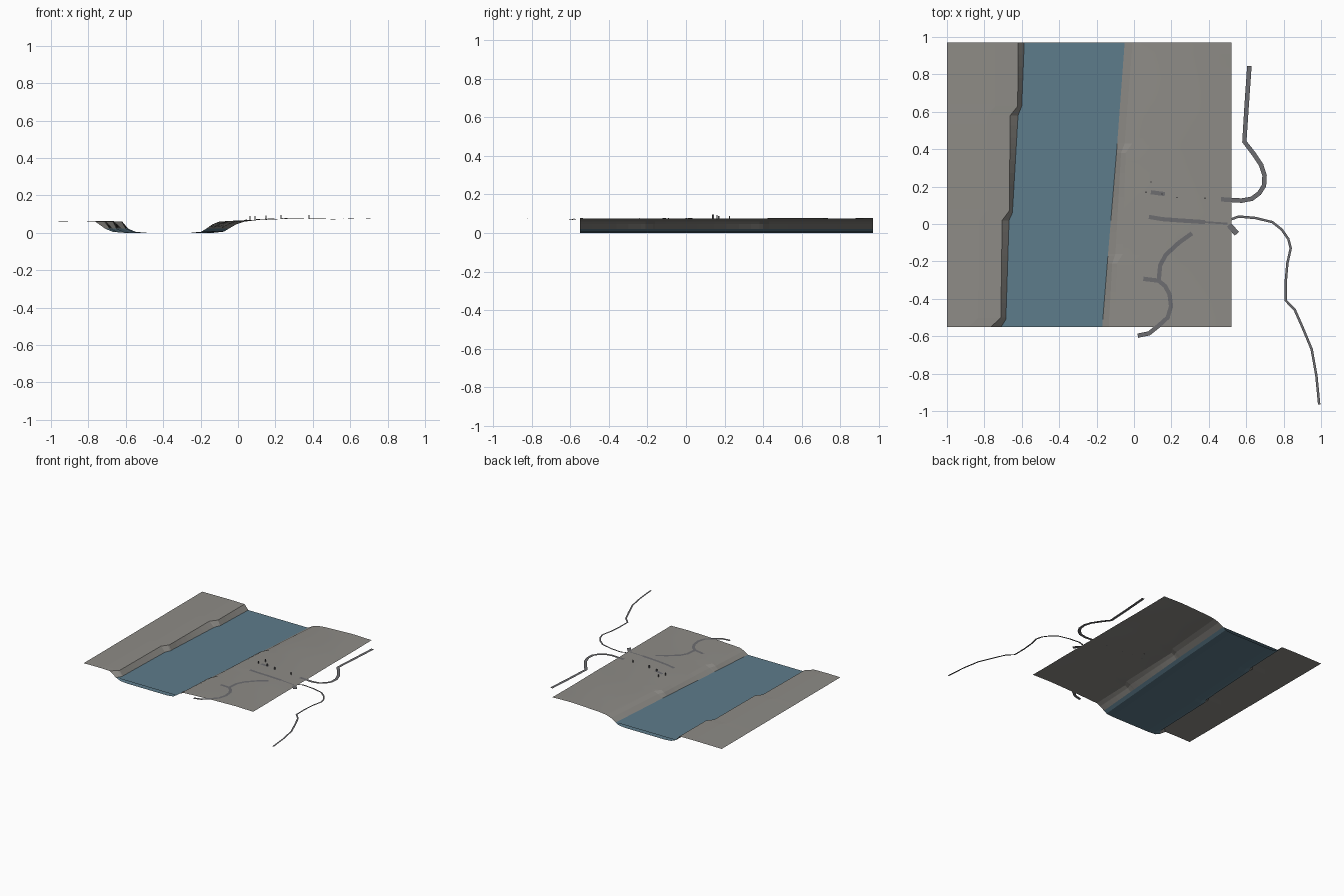
import bpy
import bmesh
from math import sin, cos
from mathutils import Vector

if "Cube" in bpy.data.objects:
    bpy.data.objects.remove(bpy.data.objects["Cube"])


def material(name, rgb):
    m = bpy.data.materials.new(name)
    m.diffuse_color = (*rgb, 1)
    m.use_nodes = True
    m.node_tree.nodes["Principled BSDF"].inputs["Base Color"].default_value = m.diffuse_color
    return m


EARTH = material("earth", (0.27, 0.26, 0.24))
WATER = material("water", (0.11, 0.20, 0.26))
TRACK = material("track", (0.15, 0.15, 0.16))


def finish(name, bm, mats):
    me = bpy.data.meshes.new(name)
    bm.to_mesh(me)
    bm.free()
    ob = bpy.data.objects.new(name, me)
    bpy.context.collection.objects.link(ob)
    for m in mats:
        me.materials.append(m)
    return ob


def interp(t, pts):
    if t <= pts[0][0]:
        return pts[0][1]
    for (a, u), (b, v) in zip(pts, pts[1:]):
        if t <= b:
            return u + (v - u) * (t - a) / (b - a)
    return pts[-1][1]


# Shorelines and left bank crest as (y, x)
LEFT_SHORE = [(-.55, -.71), (-.51, -.685), (.02, -.668), (.06, -.65),
              (.58, -.62), (.63, -.60), (.97, -.587)]
LEFT_CREST = [(-.55, -.765), (-.5, -.712), (.02, -.705), (.07, -.667),
              (.58, -.662), (.63, -.622), (.97, -.62)]
RIGHT_SHORE = [(-.55, -.17), (-.2, -.142), (.4, -.092), (.97, -.05)]
RIGHT_TOP = [(-.55, -.10), (-.21, -.09), (-.16, -.06), (.38, -.045),
             (.43, -.01), (.97, .035)]
LEVEL = .022


def plateau(x, y):
    base = interp(x, [(-.1, .06), (.04, .066), (.2, .073), (.35, .077), (.52, .073)])
    return base + .0015 * sin(9 * x + 4 * y) * cos(7 * y - 3 * x)


def bank_row(y):
    l, c = interp(y, LEFT_SHORE), interp(y, LEFT_CREST)
    r, t = interp(y, RIGHT_SHORE), interp(y, RIGHT_TOP)
    row = [(-1, .061), (c - .12, .063), (c, .061), (l, LEVEL), (l + .04, .005),
           (l + .1, 0), (r - .08, 0), (r - .025, .006), (r, LEVEL),
           ((r + t) / 2, .046), (t, .06)]
    for i in range(1, 9):
        x = t + (.52 - t) * i / 8
        row.append((x, plateau(x, y)))
    return row


# Valley floor with both banks; the river bed faces are blue
ys = sorted({-.55 + 1.52 * i / 24 for i in range(25)}
            | {y for s in (LEFT_SHORE, LEFT_CREST, RIGHT_TOP) for y, _ in s})
bm = bmesh.new()
rows = [[bm.verts.new((x, y, z)) for x, z in bank_row(y)] for y in ys]
for a, b in zip(rows, rows[1:]):
    for i in range(len(a) - 1):
        f = bm.faces.new((a[i], a[i + 1], b[i + 1], b[i]))
        f.material_index = 1 if 3 <= i <= 7 else 0
        f.smooth = i < 1 or i > 9
finish("river_valley", bm, [EARTH, WATER])

# Water surface
bm = bmesh.new()
edge = [[bm.verts.new((interp(y, s), y, LEVEL)) for y in ys] for s in (LEFT_SHORE, RIGHT_SHORE)]
for i in range(len(ys) - 1):
    bm.faces.new((edge[0][i], edge[1][i], edge[1][i + 1], edge[0][i + 1]))
finish("water_surface", bm, [WATER])


def ribbon(name, pts, width):
    """Flat mitred strip lying just above the ground."""
    p = [Vector(q) for q in pts]
    bm = bmesh.new()
    pairs = []
    for i, q in enumerate(p):
        d0 = (q - p[max(i - 1, 0)]).normalized()
        d1 = (p[min(i + 1, len(p) - 1)] - q).normalized()
        d = (d0 + d1).normalized()
        n = Vector((-d.y, d.x)) * width / 2
        z = plateau(min(q.x, .52), q.y) + .003
        pairs.append([bm.verts.new((*(q + s * n), z)) for s in (1, -1)])
    for a, b in zip(pairs, pairs[1:]):
        bm.faces.new((a[0], a[1], b[1], b[0]))
    finish(name, bm, [TRACK])


# Tracks
ribbon("north_track", [(.617, .845), (.602, .63), (.59, .44), (.64, .375), (.68, .315),
                       (.698, .26), (.695, .205), (.67, .165), (.63, .135),
                       (.575, .125), (.465, .132)], .024)
ribbon("east_track", [(.52, .025), (.56, .04), (.65, .032), (.74, .01), (.79, -.03),
                      (.825, -.08), (.838, -.13), (.82, -.21), (.812, -.3), (.812, -.41),
                      (.86, -.46), (.9, -.55), (.95, -.67), (.975, -.81), (.99, -.965)], .013)
ribbon("junction_track", [(.508, -.005), (.55, -.052)], .03)
ribbon("main_track", [(.08, .038), (.15, .026), (.26, .018), (.38, .01)], .022)
ribbon("main_track_end", [(.38, .01), (.5, .002)], .01)
ribbon("short_track", [(.09, .17), (.165, .16)], .022)
ribbon("south_track", [(.31, -.05), (.24, -.1), (.17, -.165), (.14, -.22), (.132, -.305)], .023)
ribbon("south_loop_track", [(.05, -.293), (.13, -.303), (.165, -.33), (.19, -.375),
                            (.198, -.44), (.18, -.5), (.13, -.545), (.08, -.585),
                            (.02, -.597)], .023)

# Small marker posts
for i, (x, y) in enumerate([(.09, .225), (.065, .17), (.15, .16), (.23, .142), (.38, .138)]):
    bm = bmesh.new()
    bmesh.ops.create_cube(bm, size=1)
    bmesh.ops.scale(bm, vec=(.006, .006, .022), verts=bm.verts)
    bmesh.ops.translate(bm, vec=(x, y, plateau(x, y) + .01), verts=bm.verts)
    finish(f"marker_post_{i + 1}", bm, [TRACK])
